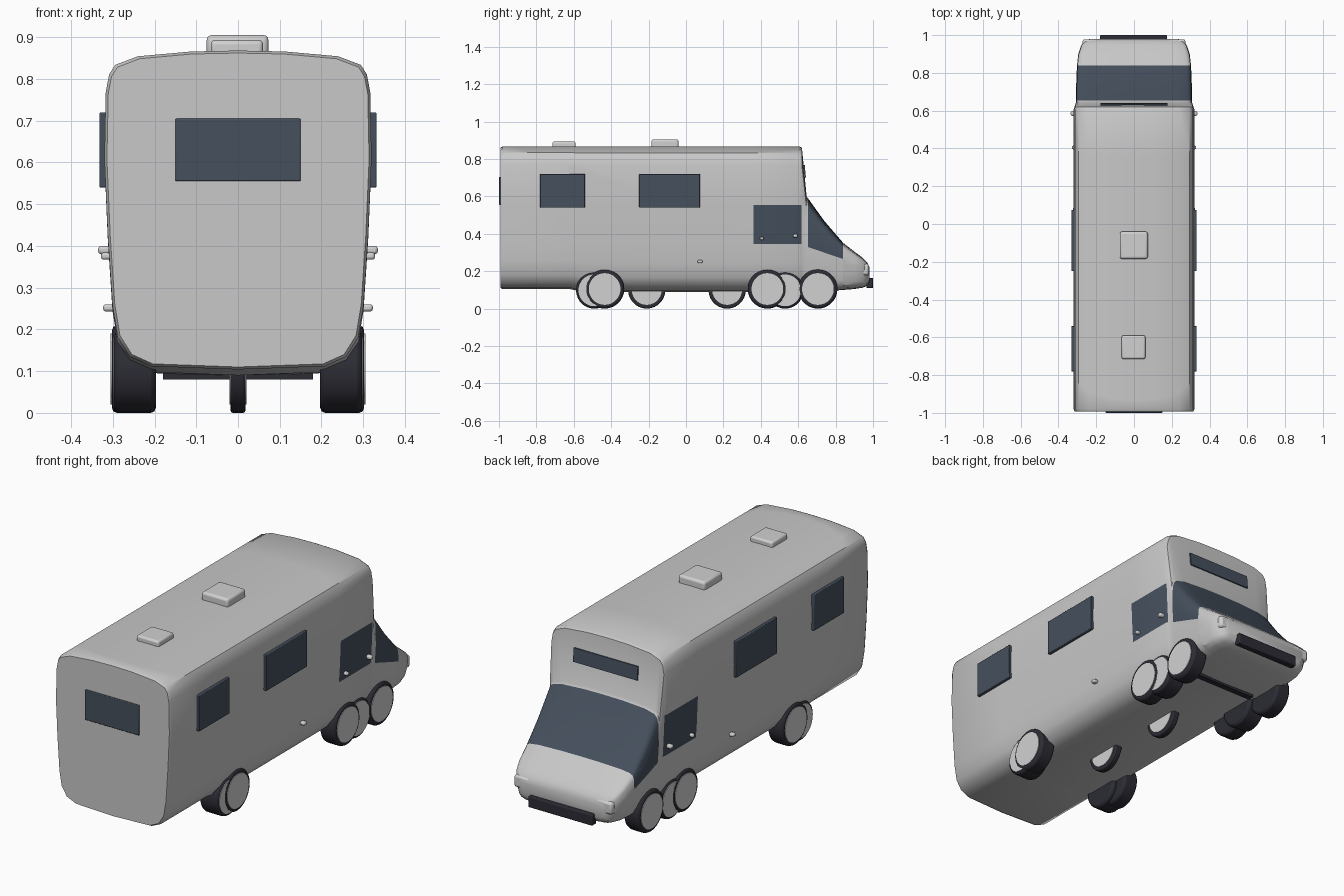
import bpy, bmesh, math
from mathutils import Matrix, Vector

if "Cube" in bpy.data.objects:
    bpy.data.objects.remove(bpy.data.objects["Cube"])


def material(name, rgb):
    m = bpy.data.materials.new(name)
    m.diffuse_color = (*rgb, 1)
    m.use_nodes = True
    m.node_tree.nodes["Principled BSDF"].inputs["Base Color"].default_value = m.diffuse_color
    return m


PAINT = material("body_grey", (0.58, 0.58, 0.58))
GLASS = material("dark_blue_glass", (0.06, 0.08, 0.11))
RUBBER = material("black_rubber", (0.025, 0.025, 0.035))
TRIM = material("light_grey_trim", (0.64, 0.64, 0.64))


def finish(bm, name, mats, bevel=0.0, segments=2):
    bmesh.ops.recalc_face_normals(bm, faces=bm.faces)
    me = bpy.data.meshes.new(name)
    bm.to_mesh(me)
    bm.free()
    for m in mats:
        me.materials.append(m)
    ob = bpy.data.objects.new(name, me)
    bpy.context.collection.objects.link(ob)
    if bevel:
        mod = ob.modifiers.new("bevel", 'BEVEL')
        mod.width, mod.segments = bevel, segments
        mod.limit_method = 'ANGLE'
    bpy.ops.object.select_all(action='DESELECT')
    ob.select_set(True)
    bpy.context.view_layer.objects.active = ob
    bpy.ops.object.shade_smooth_by_angle(angle=math.radians(35))
    return ob


def box(name, lo, hi, mat, bevel=0.0, segments=2):
    lo, hi = Vector(lo), Vector(hi)
    bm = bmesh.new()
    bmesh.ops.create_cube(bm, size=1, matrix=Matrix.Translation((lo + hi) / 2)
                          @ Matrix.Diagonal((*(hi - lo), 1)))
    return finish(bm, name, [mat], bevel, segments)


def side_boxes(name, lo, hi, mat, bevel=0.0):
    box(name + "_right", lo, hi, mat, bevel)
    box(name + "_left", (-hi[0], lo[1], lo[2]), (-lo[0], hi[1], hi[2]), mat, bevel)


def disc(name, x0, x1, y, z, r, mat, bevel=0.0):
    bm = bmesh.new()
    bmesh.ops.create_cone(bm, cap_ends=True, segments=28, radius1=r, radius2=r,
                          depth=abs(x1 - x0),
                          matrix=Matrix.Translation(((x0 + x1) / 2, y, z))
                          @ Matrix.Rotation(math.pi / 2, 4, 'Y'))
    return finish(bm, name, [mat], bevel)


# Body shell: one rounded section lofted along y
half = [(0, 0), (.65, .01), (.81, .04), (.9, .1), (.94, .2), (.975, .42), (1, .66),
        (.99, .87), (.965, .925), (.92, .955), (.75, .982), (.35, .997), (0, 1)]
ring = half + [(-u, v) for u, v in half[-2:0:-1]]
# y, half width, bottom z, top z
stations = [(-.992, .314, .11, .862), (-.98, .32, .104, .868), (-.62, .32, .104, .868),
            (-.55, .32, .09, .868), (.605, .32, .09, .868), (.62, .315, .09, .86),
            (.645, .307, .09, .6), (.74, .306, .092, .468), (.84, .302, .1, .352),
            (.9, .295, .105, .305), (.945, .28, .112, .272), (.967, .262, .122, .25),
            (.98, .235, .145, .225)]
bm = bmesh.new()
loops = [[bm.verts.new((w * u, y, zb + (zt - zb) * v)) for u, v in ring]
         for y, w, zb, zt in stations]
n = len(ring)
for a, b in zip(loops, loops[1:]):
    for i in range(n):
        bm.faces.new((a[i], a[(i + 1) % n], b[(i + 1) % n], b[i]))
bm.faces.new(loops[0])
bm.faces.new(loops[-1])


# Windscreen and cab door glass are cut into the shell
def sill(y):
    return .33 - (y - .65) * .34


cuts = [((0, .36, 0), (0, 1, 0)), ((0, .618, 0), (0, 1, 0)), ((0, .653, 0), (0, 1, 0)),
        ((0, .84, 0), (0, 1, 0)), ((0, 0, .345), (0, 0, 1)), ((0, 0, .555), (0, 0, 1)),
        ((0, .65, .33), (0, .34, 1))]
for co, no in cuts:
    bmesh.ops.bisect_plane(bm, geom=bm.verts[:] + bm.edges[:] + bm.faces[:],
                           plane_co=co, plane_no=no)
for f in bm.faces:
    c = f.calc_center_median()
    windscreen = .653 < c.y < .84 and c.z > sill(c.y)
    door_glass = .36 < c.y < .618 and .345 < c.z < .555 and abs(c.x) > .25
    f.material_index = 1 if windscreen or door_glass else 0
finish(bm, "body_shell", [PAINT, GLASS])

# Windows
side_boxes("rear_side_window", (.312, -.78, .54), (.332, -.54, .72), GLASS, .003)
side_boxes("middle_side_window", (.312, -.25, .54), (.332, .075, .72), GLASS, .003)
box("back_window", (-.15, -1, .555), (.15, -.985, .705), GLASS, .003)
slot = box("upper_front_window", (-.178, -.004, -.034), (.178, .004, .034), GLASS)
slot.location = (0, .634, .735)
slot.rotation_euler.x = math.atan2(.025, .26)

# Roof vents
box("large_roof_vent", (-.075, -.185, .855), (.073, -.04, .905), TRIM, .012, 3)
box("small_roof_vent", (-.065, -.715, .855), (.06, -.59, .893), TRIM, .01, 3)

# Headlights, bumper and underside bar
side_boxes("headlight", (.185, .915, .178), (.272, .978, .24), TRIM, .012)
box("front_bumper", (-.18, .965, .11), (.175, 1, .165), RUBBER, .005)
box("underside_bar", (-.18, .645, .08), (.18, .675, .1), RUBBER)

# Door handles and side caps
side_boxes("front_door_handle", (.3, .573, .38), (.335, .597, .4), TRIM, .007)
side_boxes("rear_door_handle", (.3, .395, .367), (.328, .415, .384), TRIM, .006)
side_boxes("filler_cap", (.295, .062, .243), (.323, .088, .26), TRIM, .006)

# Paired road wheels: y, inner x, outer x
wheels = [("rear_outer", -.435, .22, .302), ("rear_inner", -.49, .197, .297),
          ("front_outer", .435, .22, .302), ("front_inner", .53, .197, .297),
          ("steer", .705, .22, .302)]
for name, y, x0, x1 in wheels:
    for s, side in ((1, "right"), (-1, "left")):
        r = .098 if "inner" in name else .105
        disc(f"{name}_tyre_{side}", s * x0, s * x1, y, r, r, RUBBER, .012)
        disc(f"{name}_hub_{side}", s * (x1 - .02), s * (x1 + .003), y, r, .085, TRIM)

# Narrow centre wheels
for name, y in (("rear", -.21), ("front", .22)):
    disc(name + "_centre_tyre", -.018, .018, y, .1, .1, RUBBER, .006)
    disc(name + "_centre_hub", -.02, .02, y, .1, .08, TRIM)
